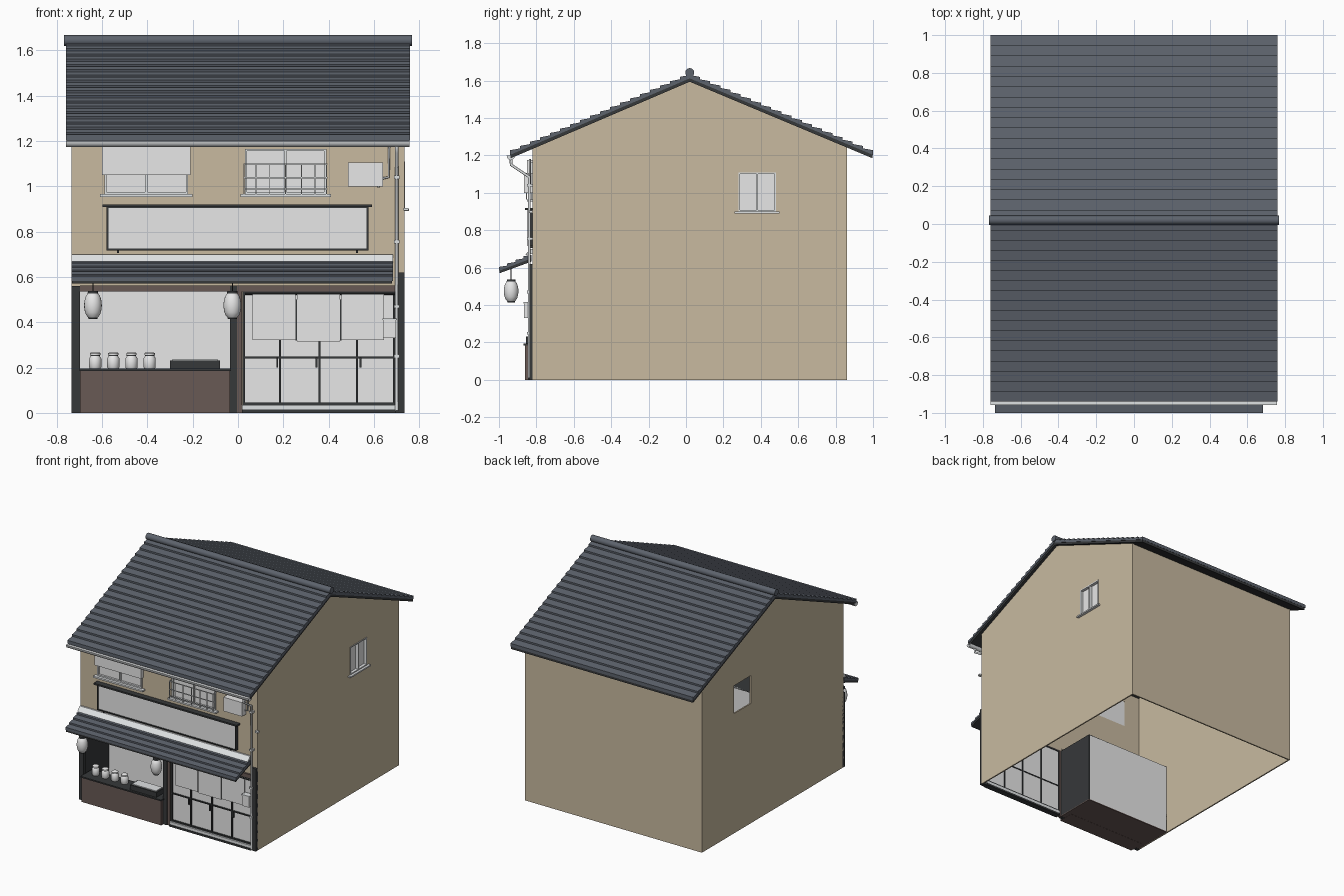
import bpy, bmesh, math
from mathutils import Vector

if "Cube" in bpy.data.objects:
    bpy.data.objects.remove(bpy.data.objects["Cube"])


def material(name, r, g, b):
    m = bpy.data.materials.new(name)
    m.use_nodes = True
    m.diffuse_color = (r, g, b, 1)
    m.node_tree.nodes["Principled BSDF"].inputs["Base Color"].default_value = (r, g, b, 1)
    return m


PLASTER = material("plaster", .58, .49, .35)
WHITE = material("white", .8, .8, .8)
METAL = material("pale_metal", .74, .76, .77)
TILE = material("roof_tile", .11, .125, .152)
DARK = material("dark_timber", .037, .04, .042)
BROWN = material("brown_timber", .14, .1, .09)


def finish(name, bm, mat, smooth=False):
    bmesh.ops.recalc_face_normals(bm, faces=bm.faces)
    me = bpy.data.meshes.new(name)
    bm.to_mesh(me)
    bm.free()
    ob = bpy.data.objects.new(name, me)
    bpy.context.collection.objects.link(ob)
    me.materials.append(mat)
    if smooth:
        bpy.ops.object.select_all(action='DESELECT')
        bpy.context.view_layer.objects.active = ob
        ob.select_set(True)
        bpy.ops.object.shade_smooth_by_angle(angle=math.radians(40))
    return ob


def box(name, x, y, z, mat):
    bm = bmesh.new()
    bmesh.ops.create_cube(bm, size=1)
    for v in bm.verts:
        v.co = [r[0] + (c + .5) * (r[1] - r[0]) for c, r in zip(v.co, (x, y, z))]
    return finish(name, bm, mat)


def prism(name, profile, x0, x1, mat, smooth=False):
    # Extrude a (y, z) outline along x
    bm = bmesh.new()
    f = bm.faces.new([bm.verts.new((x0, y, z)) for y, z in profile])
    new = bmesh.ops.extrude_face_region(bm, geom=[f])["geom"]
    bmesh.ops.translate(bm, vec=(x1 - x0, 0, 0),
                        verts=[g for g in new if isinstance(g, bmesh.types.BMVert)])
    return finish(name, bm, mat, smooth)


def lathe(name, profile, loc, mat, n=20):
    bm = bmesh.new()
    rings = [[bm.verts.new((loc[0] + r * math.cos(k * math.tau / n),
                            loc[1] + r * math.sin(k * math.tau / n), loc[2] + z))
              for k in range(n)] for r, z in profile]
    for a, b in zip(rings, rings[1:]):
        for k in range(n):
            bm.faces.new((a[k], a[(k + 1) % n], b[(k + 1) % n], b[k]))
    bm.faces.new(rings[0])
    bm.faces.new(rings[-1])
    return finish(name, bm, mat, True)


def tube(name, points, radius, mat):
    cu = bpy.data.curves.new(name, 'CURVE')
    cu.dimensions = '3D'
    cu.bevel_depth = radius
    cu.bevel_resolution = 2
    cu.use_fill_caps = True
    sp = cu.splines.new('POLY')
    sp.points.add(len(points) - 1)
    for p, co in zip(sp.points, points):
        p.co = (*co, 1)
    cu.materials.append(mat)
    ob = bpy.data.objects.new(name, cu)
    bpy.context.collection.objects.link(ob)


def wall(name, u_range, z_range, holes, place, peak=None):
    # Thin wall from a grid of cells, leaving out the window openings
    us = sorted({*u_range, *[u for h in holes for u in h[:2]]})
    zs = sorted({*z_range, *[z for h in holes for z in h[2:]]})
    bm = bmesh.new()
    for a, b in zip(us, us[1:]):
        for c, d in zip(zs, zs[1:]):
            if not any(h[0] <= a and b <= h[1] and h[2] <= c and d <= h[3] for h in holes):
                bm.faces.new([bm.verts.new(place(*p)) for p in ((a, c), (b, c), (b, d), (a, d))])
    if peak:
        bm.faces.new([bm.verts.new(place(*p)) for p in
                      ((u_range[0], z_range[1]), (u_range[1], z_range[1]), peak)])
    bmesh.ops.remove_doubles(bm, verts=bm.verts, dist=.0001)
    m = finish(name, bm, PLASTER).modifiers.new("thickness", 'SOLIDIFY')
    m.thickness = .01
    m.offset = 0


def frame(name, x, z, y, w, mat, bars=()):
    # Four edges and upright bars facing the front
    for tag, xr, zr in (("left", (x[0], x[0] + w), z), ("right", (x[1] - w, x[1]), z),
                        ("bottom", x, (z[0], z[0] + w)), ("top", x, (z[1] - w, z[1]))):
        box(name + "_" + tag, xr, y, zr, mat)
    for b in bars:
        box(name + "_upright", (b - w / 2, b + w / 2), y, z, mat)


# House walls
side_hole = [(.28, .48, .9, 1.11)]
front_holes = [(-.59, -.22, .965, 1.165), (.03, .39, .965, 1.165)]
wall("front_wall", (-.735, .735), (.54, 1.24), front_holes, lambda u, z: (u, -.815, z))
wall("back_wall", (-.735, .735), (0, 1.24), [], lambda u, z: (u, .855, z))
for name, x in (("left_wall", .73), ("right_wall", -.73)):
    wall(name, (-.82, .86), (0, 1.245), side_hole, lambda u, z: (x, u, z), (.02, 1.6))

# Side window
box("side_window_pane", (.712, .716), (.28, .48), (.9, 1.11), WHITE)
for y in (.28, .376, .472):
    box("side_window_upright", (.714, .738), (y, y + .008), (.9, 1.11), METAL)
for z in (.9, 1.102):
    box("side_window_rail", (.714, .738), (.28, .48), (z, z + .008), METAL)
box("side_window_sill", (.725, .755), (.26, .5), (.89, .9), METAL)

# Main roof: stepped tile courses over a dark deck
RIDGE_Y, RIDGE_Z = .02, 1.63


def courses(eave, ridge, rows, lip):
    e, r = Vector(eave), Vector(ridge)
    pts = []
    for i in range(rows):
        pts += [e.lerp(r, i / rows) + Vector((0, lip)), e.lerp(r, (i + 1) / rows)]
    return [tuple(p) for p in pts]


for side, eave_y in (("front", -.94), ("back", 1.0)):
    eave = (eave_y, 1.215)
    top = courses(eave, (RIDGE_Y, RIDGE_Z), 18, .013)
    under = [(RIDGE_Y, RIDGE_Z - .018), (eave_y, eave[1] - .012)]
    prism(side + "_roof_tiles", top + under, -.76, .76, TILE)
    deck = [(RIDGE_Y, RIDGE_Z - .018), (RIDGE_Y, RIDGE_Z - .036),
            (eave_y * .997, 1.185), (eave_y * .997, 1.207)]
    prism(side + "_roof_deck", deck, -.757, .757, DARK)
ring = [(RIDGE_Y + .024 * math.cos(a), 1.643 + .024 * math.sin(a))
        for a in [k * math.tau / 16 for k in range(16)]]
prism("ridge_cap", ring, -.767, .767, TILE, True)

# Gutter and downspout
half = [math.pi + k * math.pi / 8 for k in range(9)]
arc = [(-.937 + .022 * math.cos(a), 1.2 + .026 * math.sin(a)) for a in half]
prism("gutter", arc, -.76, .757, METAL, True)
tube("downspout", [(.70, -.935, 1.18), (.70, -.935, 1.15), (.70, -.838, 1.085),
                   (.70, -.838, .01)], .008, METAL)
for z in (1.04, .755, .47, .25):
    box("downspout_clamp", (.688, .712), (-.85, -.82), (z - .007, z + .007), METAL)
box("side_bracket", (.73, .752), (-.84, -.82), (.892, .905), METAL)

# Upper left window with shutter box
box("shutter_window_pane", (-.59, -.22), (-.815, -.811), (.965, 1.165), WHITE)
frame("shutter_window", (-.59, -.22), (.965, 1.165), (-.83, -.812), .01, METAL, [-.405])
box("shutter_box", (-.6, -.21), (-.85, -.82), (1.05, 1.175), WHITE)
box("shutter_window_sill", (-.61, -.2), (-.85, -.82), (.953, .965), METAL)

# Upper right window with railing
box("railed_window_pane", (.03, .39), (-.815, -.811), (.965, 1.165), WHITE)
frame("railed_window", (.03, .39), (.965, 1.165), (-.83, -.812), .01, METAL, [.21])
box("railed_window_sill", (.01, .41), (-.85, -.82), (.953, .965), METAL)
for z in (.985, 1.035, 1.095):
    box("railing_bar", (.025, .395), (-.856, -.85), (z, z + .005), METAL)
for x in (.027, .08, .14, .21, .28, .34, .39):
    box("railing_post", (x - .002, x + .002), (-.855, -.851), (.965, 1.1), METAL)
for x in (.025, .39):
    box("railing_arm", (x, x + .005), (-.855, -.82), (1.095, 1.1), METAL)

# Outdoor air unit and its pipe
box("air_unit", (.485, .64), (-.866, -.82), (1.0, 1.105), WHITE)
tube("air_pipe", [(.62, -.84, 1.01), (.62, -.84, .995)], .005, METAL)
tube("air_hose", [(.64, -.835, 1.035), (.665, -.835, 1.04), (.667, -.835, 1.18)], .005, METAL)

# Sign board
box("sign_panel", (-.575, .57), (-.842, -.82), (.722, .908), WHITE)
frame("sign_frame", (-.58, .575), (.717, .912), (-.848, -.82), .008, DARK)
box("sign_cap", (-.597, .592), (-.862, -.82), (.908, .92), DARK)
for x in (-.53, .525):
    box("sign_bracket", (x - .004, x + .004), (-.84, -.82), (.705, .72), DARK)

# Awning
tiles = courses((-1.0, .592), (-.825, .668), 4, .012)
prism("awning_tiles", tiles + [(-.825, .65), (-1.0, .583)], -.735, .683, TILE)
prism("awning_deck", [(-.998, .584), (-.825, .651), (-.825, .633), (-.998, .57)],
      -.732, .68, DARK)
prism("awning_flashing", [(-.82, .7), (-.832, .7), (-.86, .668), (-.82, .675)],
      -.735, .683, METAL)

# Posts and lintel
for name, x, top in (("left_post", (.695, .735), .62), ("middle_post", (-.035, -.005), .56),
                     ("right_post", (-.735, -.698), .56)):
    box(name, x, (-.838, -.81), (0, top), DARK)
box("door_jamb", (-.005, .018), (-.832, -.81), (0, .55), BROWN)
box("lintel", (-.698, .695), (-.834, -.81), (.535, .562), BROWN)

# Stall room
box("stall_floor", (-.73, 0), (-.82, -.5), (.001, .008), BROWN)
box("stall_back", (-.725, -.005), (-.51, -.5), (.008, .54), WHITE)
box("stall_ceiling", (-.725, -.005), (-.81, -.5), (.535, .54), DARK)
for x in (-.724, -.008):
    box("stall_side", (x, x + .008), (-.81, -.5), (.008, .54), DARK)
box("counter", (-.698, -.035), (-.862, -.74), (0, .185), BROWN)
box("counter_top", (-.7, -.03), (-.87, -.73), (.185, .195), DARK)

# Goods on the counter
for x in (-.63, -.55, -.47, -.39):
    lathe("jar", [(.023, 0), (.027, .006), (.027, .045), (.02, .056)], (x, -.79, .195), WHITE)
    lathe("jar_neck", [(.021, .056), (.021, .06)], (x, -.79, .195), DARK)
    lathe("jar_lid", [(.023, .06), (.023, .068), (.018, .072)], (x, -.79, .195), WHITE)
box("grill_tray", (-.3, -.08), (-.855, -.76), (.195, .232), DARK)
box("grill_plate", (-.29, -.09), (-.845, -.77), (.232, .238), METAL)

# Lanterns
for x in (-.64, -.025):
    body = [(.022 + .017 * math.sin(math.pi * k / 10) ** .6, .012 + .105 * k / 10)
            for k in range(11)]
    lathe("lantern", body, (x, -.935, .41), WHITE)
    lathe("lantern_base", [(.02, .005), (.022, .014)], (x, -.935, .41), DARK)
    lathe("lantern_cap", [(.024, .116), (.022, .128)], (x, -.935, .41), DARK)
    tube("lantern_cord", [(x, -.935, .535), (x, -.935, .61)], .002, DARK)

# Sliding doors
box("door_glass", (.02, .695), (-.816, -.812), (.02, .535), WHITE)
frame("door_frame", (.02, .695), (.035, .535), (-.828, -.808), .01, DARK, [.185, .36, .525])
box("door_mid_rail", (.02, .695), (-.826, -.808), (.24, .248), DARK)
box("door_sill", (.018, .695), (-.845, -.8), (0, .014), DARK)
box("door_track", (.018, .695), (-.84, -.8), (.014, .035), METAL)
for x in (.173, .347, .54):
    box("door_handle", (x - .004, x + .004), (-.834, -.82), (.2, .245), DARK)

# Door curtains and their rod
tube("curtain_rod", [(.03, -.84, .525), (.69, -.84, .525)], .004, DARK)
for x0, x1, z in ((.065, .254, .322), (.26, .45, .315), (.456, .645, .322)):
    box("door_curtain", (x0, x1), (-.842, -.838), (z, .522), WHITE)
for x in (.257, .453):
    box("curtain_gap", (x - .003, x + .003), (-.84, -.836), (.32, .5), DARK)

# Mailbox
box("mailbox", (.64, .698), (-.865, -.825), (.33, .415), WHITE)
box("mailbox_lid", (.637, .701), (-.869, -.825), (.409, .417), METAL)
